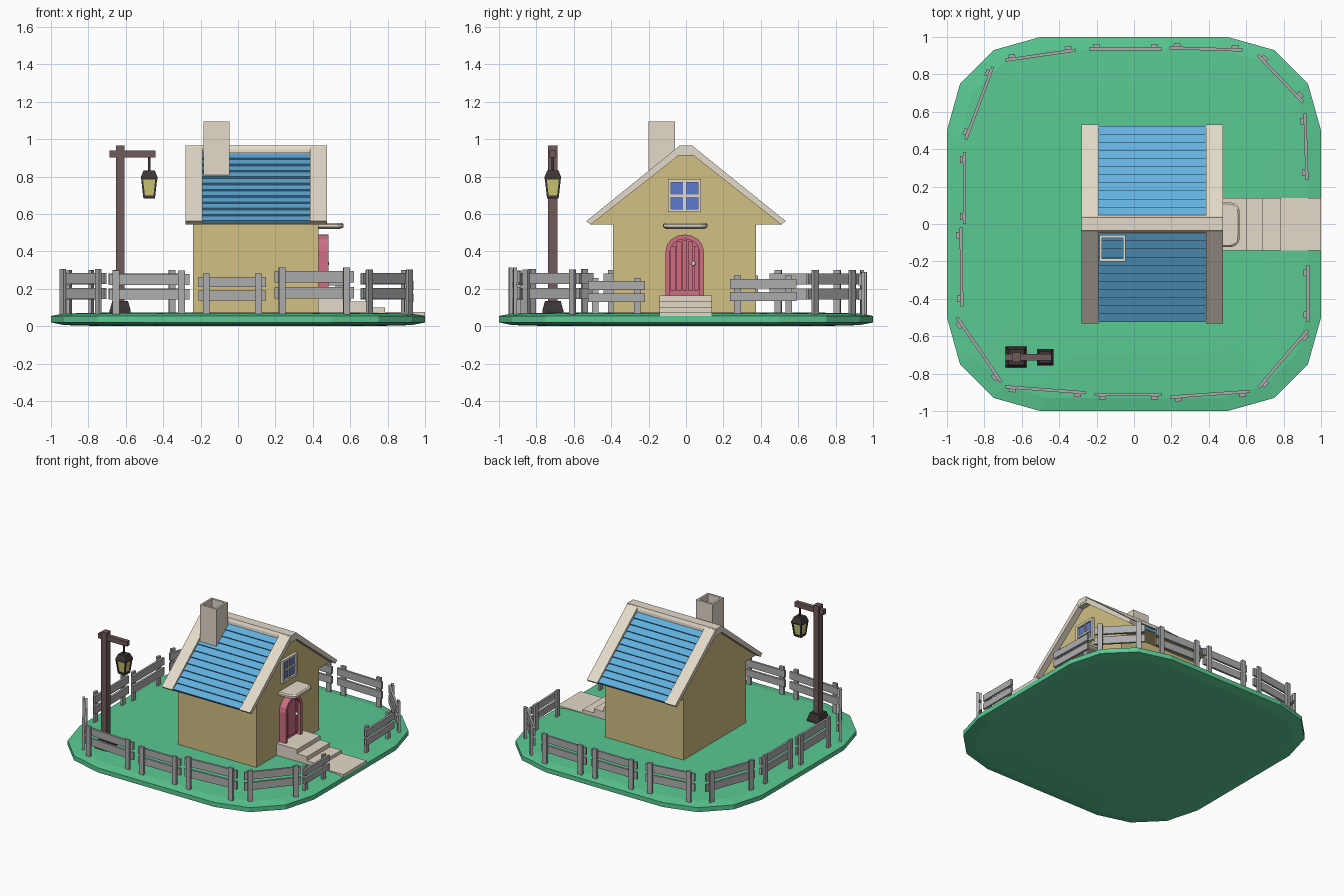
import bpy, bmesh, math
from mathutils import Vector, Matrix

if "Cube" in bpy.data.objects:
    bpy.data.objects.remove(bpy.data.objects["Cube"])


def mat(name, r, g, b):
    m = bpy.data.materials.new(name)
    m.diffuse_color = [(c / 255) ** 2.2 for c in (r, g, b)] + [1]
    m.use_nodes = True
    m.node_tree.nodes["Principled BSDF"].inputs["Base Color"].default_value = m.diffuse_color
    return m


GRASS = mat("grass", 90, 200, 145)
WALL = mat("wall", 208, 190, 130)
TRIM = mat("trim", 226, 217, 200)
TILE = mat("tile", 98, 175, 222)
PINK = mat("door_pink", 205, 110, 130)
GLASS = mat("glass", 95, 120, 205)
WOOD = mat("fence_wood", 172, 172, 172)
POST = mat("post_wood", 112, 90, 90)
IRON = mat("iron", 62, 56, 56)
GLOW = mat("glow", 205, 200, 115)


def finish(name, bm, material):
    bmesh.ops.recalc_face_normals(bm, faces=bm.faces)
    me = bpy.data.meshes.new(name)
    bm.to_mesh(me)
    bm.free()
    me.materials.append(material)
    ob = bpy.data.objects.new(name, me)
    bpy.context.collection.objects.link(ob)
    return ob


def add_box(bm, lo, hi, M=Matrix()):
    lo, hi = Vector(lo), Vector(hi)
    S = Matrix.Diagonal((*(hi - lo), 1))
    bmesh.ops.create_cube(bm, size=1, matrix=M @ Matrix.Translation((lo + hi) / 2) @ S)


def boxes(name, material, *pairs):
    bm = bmesh.new()
    for lo, hi in pairs:
        add_box(bm, lo, hi)
    return finish(name, bm, material)


def loft(name, rings, material, closed=False):
    """Skin a list of matching point rings; closed joins the last to the first."""
    bm = bmesh.new()
    vs = [[bm.verts.new(p) for p in ring] for ring in rings]
    n = len(vs[0])
    for a, b in zip(vs, vs[1:] + ([vs[0]] if closed else [])):
        for i in range(n):
            bm.faces.new((a[i], a[(i + 1) % n], b[(i + 1) % n], b[i]))
    if not closed:
        bm.faces.new(vs[0])
        bm.faces.new(vs[-1])
    return finish(name, bm, material)


def prism(name, profile, x0, x1, material):
    return loft(name, [[(x, y, z) for y, z in profile] for x in (x0, x1)], material)


def square(cx, cy, r, z):
    return [(cx + a * r, cy + b * r, z) for a, b in ((-1, -1), (1, -1), (1, 1), (-1, 1))]


def mirror_y(pts):
    return pts + [(-y, z) for y, z in reversed(pts)]


# Ground slab with chamfered corners
quarter = [(1, .5), (.93, .75), (.75, .93), (.5, 1)]
outline = []
for k in range(4):
    R = Matrix.Rotation(k * math.pi / 2, 2)
    outline += [R @ Vector(p) for p in quarter]
loft("ground", [[(p.x * s, p.y * s, z) for p in outline]
                for s, z in ((.7, 0), (.93, .006), (1, .02), (1, .055), (.93, .068), (.7, .073))], GRASS)

# House body with boxed eaves and gable
prism("house_walls", [(-.39, .06), (-.39, .545), (-.51, .545), (-.04, .912), (.04, .912),
                      (.51, .545), (.375, .545), (.375, .06)], -.24, .43, WALL)

# Gable boards and ridge cap
chevron = mirror_y([(-.51, .543), (-.533, .562), (-.04, .96)]) + \
    list(reversed(mirror_y([(-.04, .912)])))
chevron = chevron[:6] + [(.04, .912), (-.04, .912)]
for side, x0 in (("back", -.28), ("front", .385)):
    prism(side + "_gable_board", chevron, x0, x0 + .09, TRIM)
prism("ridge_cap", mirror_y([(-.048, .925), (-.046, .945), (-.036, .966)]), -.282, .477, TRIM)

# Overlapping roof slats
top, low = Vector((.035, .916)), Vector((.51, .547))
nrm = Vector((low.y - top.y, top.x - low.x)).normalized() * -1
ROWS = 11
course = []
for i in range(ROWS):
    course += [top.lerp(low, i / ROWS) + nrm * .010, top.lerp(low, (i + 1) / ROWS) + nrm * .022]
course += [low, top]
for name, s in (("back_roof_slats", 1), ("front_roof_slats", -1)):
    prism(name, [(p.x * s, p.y) for p in course], -.192, .387, TILE)

# Open chimney
cx, cy = -.115, -.13
loft("chimney", [square(cx, cy, r, z) for r, z in ((.07, .72), (.07, 1.095), (.055, 1.095), (.055, .72))],
     TRIM, closed=True)


# Arched door
def arch(half, z0, rise, topz, x, n=8):
    pts = [(x, -.007 - half, z0)]
    for i in range(n + 1):
        a = math.pi * (1 - i / n)
        pts.append((x, -.007 + half * math.cos(a), topz - rise + rise * math.sin(a)))
    return pts + [(x, -.007 + half, z0)]


outer, inner = (.103, .155, .092, .49), (.079, .155, .07, .466)
loft("door_frame", [arch(*outer, .42), arch(*outer, .485), arch(*inner, .485), arch(*inner, .42)],
     PINK, closed=True)
loft("door_panel", [arch(*inner, .42), arch(*inner, .452)], PINK)
planks = []
for i in range(5):
    y = -.007 + (i - 2) * .031
    h = (.43, .452, .458, .452, .43)[i]
    planks.append(((.44, y - .013, .19), (.464, y + .013, h)))
boxes("door_planks", PINK, *planks)
bm = bmesh.new()
bmesh.ops.create_uvsphere(bm, u_segments=10, v_segments=6, radius=.013,
                          matrix=Matrix.Translation((.475, .04, .335)))
finish("door_knob", bm, TRIM)

# Awning with rounded outer corners
lip = [(.42, -.123)]
for cyy, a0 in ((-.075, -90), (.067, 0)):
    for i in range(5):
        a = math.radians(a0 + i * 22.5)
        lip.append((.517 + .048 * math.cos(a), cyy + .048 * math.sin(a)))
lip.append((.42, .115))
loft("door_awning", [[(.42 + (x - .42) * s, -.004 + (y + .004) * s, z) for x, y in lip]
                     for s, z in ((.88, .521), (1, .53), (1, .545), (.93, .553))], TRIM)

# Steps and path
for i, (x0, x1, z) in enumerate(((.42, .605, .165), (.605, .69, .132), (.69, .785, .1), (.785, 1, .076))):
    boxes("path" if i == 3 else f"step_{i + 1}", TRIM, ((x0, -.143, .045), (x1, .14, z)))

# Gable window
boxes("window_glass", GLASS, ((.42, -.09, .615), (.438, .075, .78)))
y0, y1, z0, z1, t, ym, zm = -.097, .081, .61, .787, .018, -.008, .698
boxes("window_frame", TRIM,
      ((.42, y0, z0), (.452, y0 + t, z1)), ((.42, y1 - t, z0), (.452, y1, z1)),
      ((.42, y0 + t, z0), (.452, y1 - t, z0 + t)), ((.42, y0 + t, z1 - t), (.452, y1 - t, z1)),
      ((.42, ym - .007, z0 + t), (.446, ym + .007, z1 - t)),
      ((.42, y0 + t, zm - .007), (.446, y1 - t, zm + .007)))

# Lamp post, arm and base
lx, ly = -.63, -.712
loft("lamp_base", [square(lx, ly, r, z) for r, z in ((.056, .06), (.056, .085), (.042, .135))], IRON)
boxes("lamp_post", POST, ((lx - .023, ly - .025, .1), (lx + .023, ly + .025, .965)))
boxes("lamp_arm", POST, ((-.687, ly - .017, .903), (-.44, ly + .017, .94)))

# Hanging lantern
hx = -.475
boxes("lantern_hanger", IRON, ((hx - .006, ly - .006, .82), (hx + .006, ly + .006, .905)))
loft("lantern_cap", [square(hx, ly, r, z) for r, z in ((.044, .785), (.044, .798), (.03, .833))], IRON)
loft("lantern_glass", [square(hx, ly, r, z) for r, z in ((.027, .692), (.037, .79))], GLOW)
loft("lantern_bottom", [square(hx, ly, r, z) for r, z in ((.03, .683), (.032, .7))], IRON)
for i, (a, b) in enumerate(zip(square(hx, ly, .027, .692), square(hx, ly, .038, .79))):
    loft(f"lantern_bar_{i + 1}", [square(p[0], p[1], .005, p[2]) for p in (a, b)], IRON)

# Fence panels: start, end, post top, post side (1 = outside)
fence = [(-.69, .875, -.31, .93, .3, 1), (-.24, .935, .15, .935, .29, 1), (.19, .942, .58, .93, .29, 1),
         (.66, .905, .905, .65, .3, 1), (.914, .59, .925, .235, .27, -1), (.931, -.22, .931, -.525, .257, -1),
         (.93, -.565, .665, -.875, .303, 1), (.62, -.895, .195, -.925, .315, 1),
         (.15, -.912, -.21, -.912, .282, 1), (-.26, -.902, -.69, -.87, .297, 1),
         (-.71, -.845, -.945, -.5, .305, 1), (-.92, -.44, -.925, -.02, .3, 1),
         (-.905, 0, -.905, .385, .29, 1), (-.9, .45, -.755, .84, .3, 1)]
for i, (ax, ay, bx, by, h, side) in enumerate(fence):
    L = math.hypot(bx - ax, by - ay)
    M = Matrix.Translation((ax, ay, 0)) @ Matrix.Rotation(math.atan2(by - ay, bx - ax), 4, 'Z')
    bm = bmesh.new()
    for f in (.35, .68):
        z = .06 + (h - .06) * f
        add_box(bm, (0, -.008, z), (L, .008, z + .24 * (h - .06)), M)
    for u in (.04, L - .04):
        add_box(bm, (u - .018, .017 * side - .009, .055), (u + .018, .017 * side + .009, h), M)
    finish(f"fence_panel_{i + 1}", bm, WOOD)
